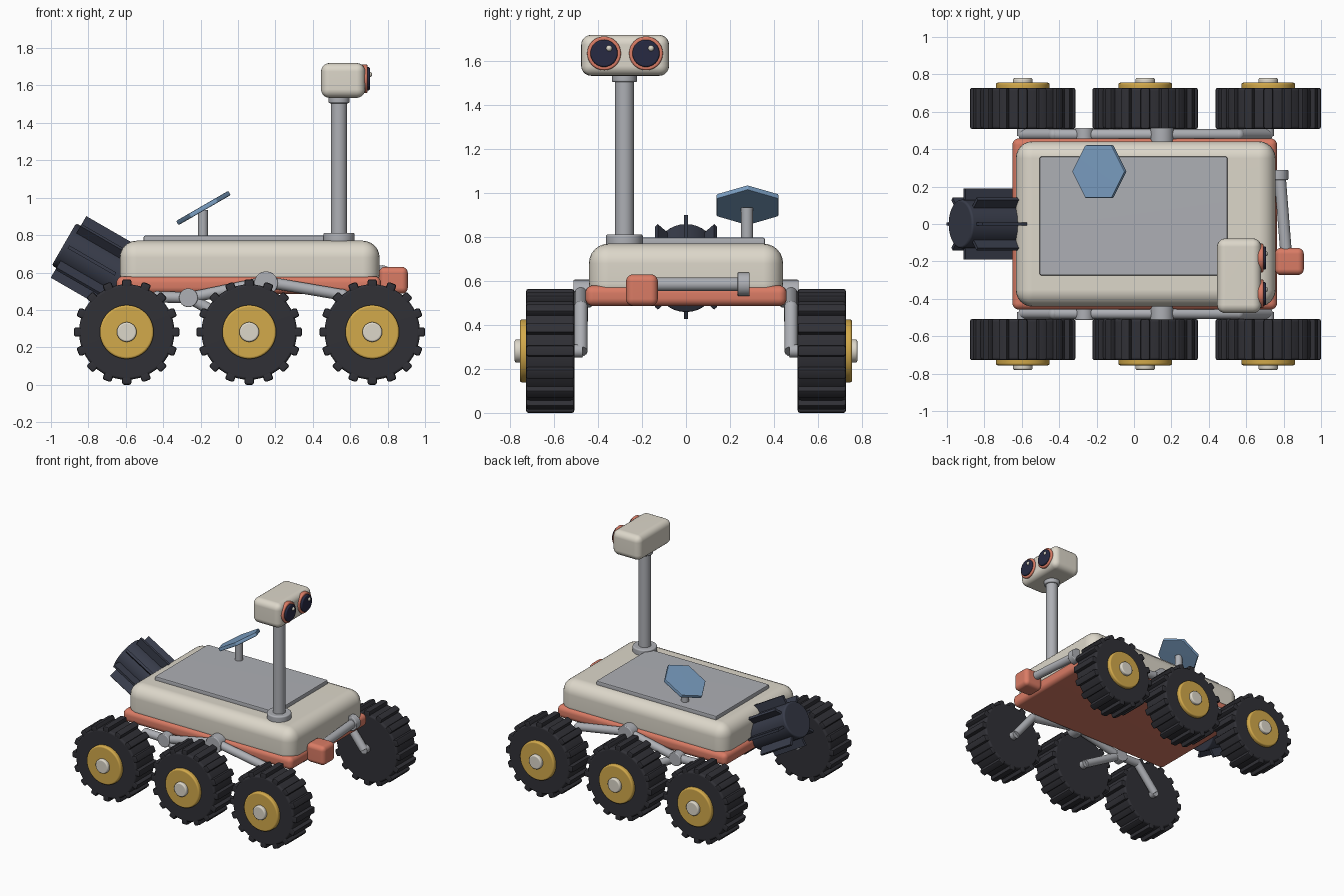
import bpy, bmesh
from math import pi, cos, sin, radians
from mathutils import Vector, Matrix

if "Cube" in bpy.data.objects:
    bpy.data.objects.remove(bpy.data.objects["Cube"])


def material(name, r, g, b):
    m = bpy.data.materials.new(name)
    m.diffuse_color = (r, g, b, 1)
    m.use_nodes = True
    m.node_tree.nodes["Principled BSDF"].inputs["Base Color"].default_value = m.diffuse_color
    return m


CREAM = material("cream", .72, .68, .59)
CORAL = material("coral", .70, .20, .13)
RUBBER = material("rubber", .03, .03, .037)
GOLD = material("gold", .65, .40, .07)
BLUE = material("blue", .20, .35, .55)
SLATE = material("slate", .04, .046, .07)
LENS = material("lens", .02, .023, .055)
STEEL = material("steel", .42, .43, .46)


def finish(bm, name, mat):
    bmesh.ops.recalc_face_normals(bm, faces=bm.faces)
    me = bpy.data.meshes.new(name)
    bm.to_mesh(me)
    bm.free()
    ob = bpy.data.objects.new(name, me)
    bpy.context.collection.objects.link(ob)
    if mat:
        me.materials.append(mat)
    bpy.ops.object.select_all(action='DESELECT')
    ob.select_set(True)
    bpy.context.view_layer.objects.active = ob
    bpy.ops.object.shade_smooth_by_angle(angle=radians(32))
    wn = ob.modifiers.new("weighted", 'WEIGHTED_NORMAL')
    wn.keep_sharp = True
    return ob


def add_box(bm, lo, hi, bevel=0, seg=5, matrix=Matrix()):
    lo, hi = Vector(lo), Vector(hi)
    part = bmesh.new()
    bmesh.ops.create_cube(part, size=1)
    for v in part.verts:
        v.co = (lo + hi) / 2 + v.co * (hi - lo)
    if bevel:
        bmesh.ops.bevel(part, geom=part.edges[:], offset=bevel, segments=seg,
                        profile=.5, affect='EDGES')
    part.transform(matrix)
    tmp = bpy.data.meshes.new("tmp")
    part.to_mesh(tmp)
    part.free()
    bm.from_mesh(tmp)
    bpy.data.meshes.remove(tmp)


def box(name, lo, hi, mat, bevel=0, seg=5):
    bm = bmesh.new()
    add_box(bm, lo, hi, bevel, seg)
    return finish(bm, name, mat)


def rod(name, a, b, r, mat, sides=32, bevel=0, seg=3):
    """Cylinder from a to b, with optionally rounded rims."""
    a, b = Vector(a), Vector(b)
    bm = bmesh.new()
    bmesh.ops.create_cone(bm, cap_ends=True, segments=sides, radius1=r, radius2=r,
                          depth=(b - a).length)
    if bevel:
        rims = [e for e in bm.edges if abs(e.verts[0].co.z - e.verts[1].co.z) < 1e-5]
        bmesh.ops.bevel(bm, geom=rims, offset=bevel, segments=seg, profile=.5,
                        affect='EDGES')
    rot = (b - a).to_track_quat('Z', 'Y').to_matrix().to_4x4()
    bm.transform(Matrix.Translation((a + b) / 2) @ rot)
    return finish(bm, name, mat)


def ball(name, c, r, mat):
    bm = bmesh.new()
    bmesh.ops.create_uvsphere(bm, u_segments=20, v_segments=12, radius=r)
    bm.transform(Matrix.Translation(c))
    return finish(bm, name, mat)


# Chassis
box("chassis_tray", (-.65, -.458, .486), (.765, .458, .58), CORAL, .035)
box("body_shell", (-.632, -.442, .50), (.757, .442, .77), CREAM, .09, 6)
box("deck_panel", (-.505, -.275, .75), (.5, .36, .798), STEEL, .01, 2)

# Mast and head
rod("mast_base", (.54, -.28, .75), (.54, -.28, .812), .084, STEEL, bevel=.01)
rod("mast", (.54, -.28, .78), (.54, -.28, 1.56), .043, STEEL)
rod("mast_collar", (.54, -.28, 1.505), (.54, -.28, 1.56), .057, STEEL, bevel=.008)
box("head", (.444, -.477, 1.534), (.68, -.077, 1.72), CREAM, .045)
for tag, y in (("right", -.373), ("left", -.182)):
    rod(f"{tag}_eye_ring", (.66, y, 1.636), (.692, y, 1.636), .077, CORAL, bevel=.008)
    rod(f"{tag}_eye_lens", (.66, y, 1.636), (.706, y, 1.636), .062, LENS, bevel=.008)
    ball(f"{tag}_eye_glint", (.703, y + .023, 1.659), .014, CREAM)

# Antenna: tilted hexagonal plate on a post
rod("antenna_post", (-.187, .278, .78), (-.187, .278, .935), .027, STEEL)
tilt = Vector((-sin(radians(30)), 0, cos(radians(30))))
centre = Vector((-.185, .28, .945))
bm = bmesh.new()
bmesh.ops.create_cone(bm, cap_ends=True, segments=6, radius1=.163, radius2=.163, depth=.026)
bmesh.ops.bevel(bm, geom=[e for e in bm.edges], offset=.006, segments=2, profile=.5,
                affect='EDGES')
far = max(bm.verts, key=lambda v: v.co.xy.length).co
if abs(far.x) > abs(far.y) or abs(far.x) > .05 and abs(far.y) < .1:
    bm.transform(Matrix.Rotation(pi / 2, 4, 'Z'))
elif abs(far.x) > .1:
    bm.transform(Matrix.Rotation(pi / 6, 4, 'Z'))
bm.transform(Matrix.Translation(centre) @ Matrix.Rotation(radians(-30), 4, 'Y'))
finish(bm, "antenna_plate", BLUE)

# Finned power unit at the rear
axis = Vector((-cos(radians(30)), 0, sin(radians(30))))
start = Vector((-.655, 0, .592))
rod("power_core", start - axis * .05, start + axis * .318, .13, SLATE, bevel=.012)
bm = bmesh.new()
frame = Matrix.Translation(start) @ Matrix.Rotation(radians(-60), 4, 'Y')
for i in range(8):
    add_box(bm, (.1, -.009, 0), (.19, .009, .29),
            matrix=frame @ Matrix.Rotation(i * pi / 4, 4, 'Z'))
finish(bm, "power_fins", SLATE)

# Front tool arm
rod("arm_shoulder", (.771, .235, .585), (.771, .29, .585), .054, STEEL, bevel=.006)
rod("arm_link", (.78, .26, .585), (.815, -.18, .585), .031, STEEL)
box("arm_tool", (.754, -.273, .487), (.908, -.128, .63), CORAL, .032)

# Suspension and wheels on both sides
WZ, LUGS = .282, 16
WHEELS = (("rear", -.595), ("middle", .06), ("front", .718))
for side, s in (("left", 1), ("right", -1)):
    def leg(name, pts):
        pts = [Vector((x, s * .478, z)) for x, z in pts]
        for i, (a, b) in enumerate(zip(pts, pts[1:])):
            rod(f"{side}_{name}_{i + 1}", a, b, .03, STEEL, 20)
        for p in pts[1:-1]:
            ball(f"{side}_{name}_knee", p, .031, STEEL)

    leg("rocker", [(-.26, .465), (.15, .55), (.56, .48), (.718, WZ)])
    leg("rear_bogie", [(-.26, .465), (-.43, .47), (-.595, WZ)])
    leg("middle_bogie", [(-.26, .465), (.06, WZ)])
    rod(f"{side}_rocker_pivot", (.15, s * .43, .543), (.15, s * .513, .543), .063, STEEL, bevel=.006)
    rod(f"{side}_bogie_pivot", (-.265, s * .445, .465), (-.265, s * .513, .465), .05, STEEL, bevel=.006)

    for tag, x in WHEELS:
        def disc(name, y0, y1, r, mat, bevel, sides=40):
            rod(f"{side}_{tag}_{name}", (x, s * y0, WZ), (x, s * y1, WZ), r, mat, sides, bevel)
        disc("tyre", .508, .728, .255, RUBBER, .015, 48)
        disc("rim", .70, .756, .144, GOLD, .012)
        disc("hub_cap", .73, .78, .053, CREAM, .01, 24)
        disc("axle", .47, .53, .03, STEEL, 0, 20)
        bm = bmesh.new()
        for i in range(LUGS):
            m = Matrix.Translation((x, s * .618, WZ)) @ Matrix.Rotation(i * 2 * pi / LUGS, 4, 'Y')
            add_box(bm, (-.025, -.11, .235), (.025, .11, .282), .011, 2, m)
        finish(bm, f"{side}_{tag}_tread", RUBBER)
